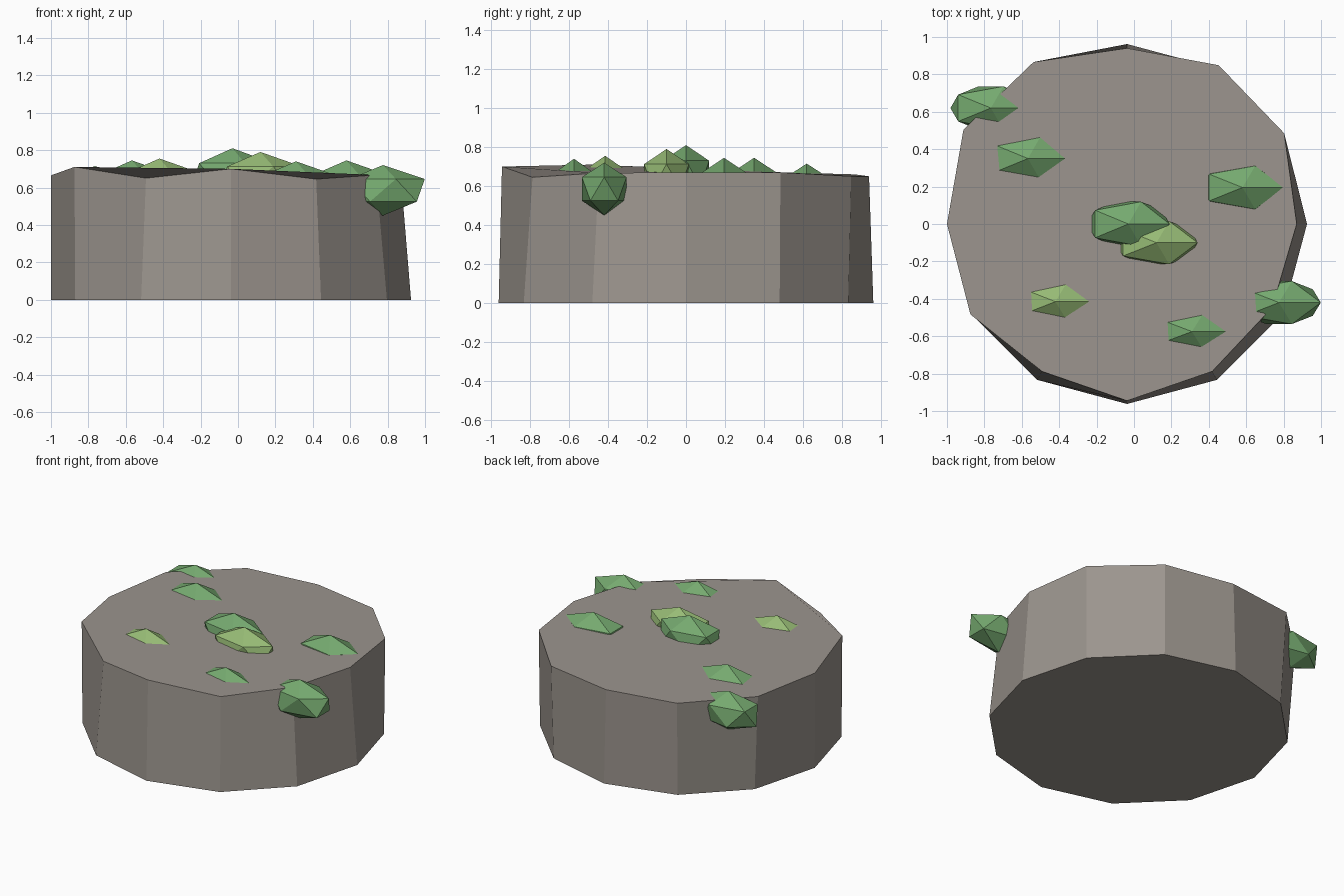
import bpy, bmesh
from math import cos, sin, radians

if "Cube" in bpy.data.objects:
    bpy.data.objects.remove(bpy.data.objects["Cube"])


def material(name, rgb):
    m = bpy.data.materials.new(name)
    m.diffuse_color = (*rgb, 1)
    m.use_nodes = True
    m.node_tree.nodes["Principled BSDF"].inputs["Base Color"].default_value = m.diffuse_color
    return m


stone = material("stone", (0.33, 0.30, 0.27))
moss = material("moss", (0.18, 0.40, 0.16))
light_moss = material("light_moss", (0.31, 0.50, 0.18))

# Rock: regular 12-sided foot, uneven rim given as (radius, height) every 30 degrees
CX = -0.037
rim = [(0.907, 0.67), (0.97, 0.67), (0.98, 0.65), (0.94, 0.65), (1.0, 0.66), (1.01, 0.67),
       (0.963, 0.665), (0.967, 0.71), (0.91, 0.65), (0.945, 0.70), (0.91, 0.645), (0.895, 0.667)]


def ring_point(i, r, z):
    a = radians(30 * i)
    return (CX + r * cos(a), r * sin(a), z)


bm = bmesh.new()
low = [bm.verts.new(ring_point(i, 0.962, 0)) for i in range(12)]
top = [bm.verts.new(ring_point(i, r, z)) for i, (r, z) in enumerate(rim)]
for i in range(12):
    j = (i + 1) % 12
    bm.faces.new((low[i], low[j], top[j], top[i]))
bm.faces.new(low[::-1])
bm.faces.new(top)
mesh = bpy.data.meshes.new("rock")
bm.to_mesh(mesh)
bm.free()
rock = bpy.data.objects.new("rock", mesh)
bpy.context.collection.objects.link(rock)
mesh.materials.append(stone)


# Moss clumps: stretched icosahedra sunk into the rock
def clump(name, centre, radii, mat):
    bpy.ops.mesh.primitive_ico_sphere_add(subdivisions=1, radius=1, location=centre)
    ob = bpy.context.object
    ob.name = name
    ob.scale = radii
    ob.data.materials.append(mat)


clump("moss_centre", (-0.03, 0.0, 0.665), (0.246, 0.14, 0.145), moss)
clump("moss_centre_light", (0.12, -0.10, 0.65), (0.246, 0.135, 0.14), light_moss)
clump("moss_right_edge", (0.775, -0.42, 0.585), (0.25, 0.135, 0.135), moss)
clump("moss_left_edge", (-0.765, 0.62, 0.58), (0.242, 0.136, 0.135), moss)
clump("moss_left", (-0.567, 0.35, 0.605), (0.244, 0.138, 0.14), moss)
clump("moss_right", (0.58, 0.195, 0.605), (0.246, 0.136, 0.14), moss)
clump("moss_front_light", (-0.42, -0.415, 0.615), (0.246, 0.132, 0.14), light_moss)
clump("moss_front", (0.31, -0.575, 0.62), (0.212, 0.11, 0.12), moss)
